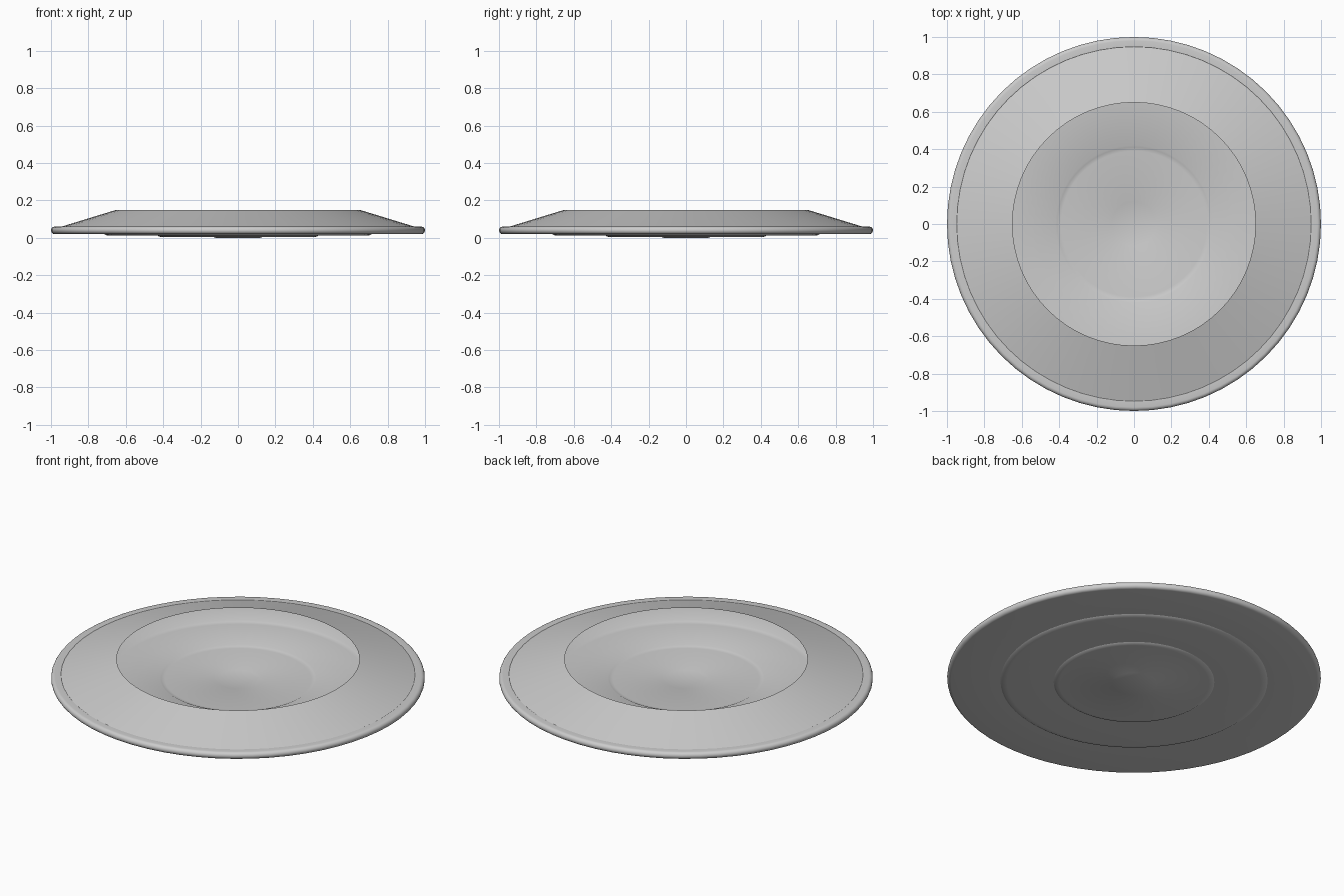
import bpy, bmesh, math

if "Cube" in bpy.data.objects:
    bpy.data.objects.remove(bpy.data.objects["Cube"])

SEGMENTS = 64


def lathe(name, profile, closed_angle=30):
    """Revolve an (r, z) profile round the z axis."""
    bm = bmesh.new()
    rings = []
    for r, z in profile:
        if r == 0:
            rings.append([bm.verts.new((0, 0, z))])
        else:
            rings.append([bm.verts.new((r * math.cos(2 * math.pi * i / SEGMENTS),
                                        r * math.sin(2 * math.pi * i / SEGMENTS), z))
                          for i in range(SEGMENTS)])
    for a, b in zip(rings, rings[1:]):
        for i in range(SEGMENTS):
            j = (i + 1) % SEGMENTS
            if len(a) == 1:
                bm.faces.new((a[0], b[i], b[j]))
            elif len(b) == 1:
                bm.faces.new((a[i], b[0], a[j]))
            else:
                bm.faces.new((a[i], b[i], b[j], a[j]))
    bmesh.ops.recalc_face_normals(bm, faces=bm.faces)
    mesh = bpy.data.meshes.new(name)
    bm.to_mesh(mesh)
    bm.free()
    obj = bpy.data.objects.new(name, mesh)
    bpy.context.collection.objects.link(obj)
    bpy.ops.object.select_all(action='DESELECT')
    obj.select_set(True)
    bpy.context.view_layer.objects.active = obj
    bpy.ops.object.shade_smooth_by_angle(angle=math.radians(closed_angle))
    return obj


# Rounded outer lip, from underside to top
lip = [(0.98 + 0.02 * math.cos(t), 0.04 + 0.02 * math.sin(t))
       for t in (math.radians(a) for a in range(-90, 91, 20))]

# Stepped underside, centre outwards
underside = [(0, 0), (0.12, 0), (0.13, 0.004), (0.40, 0.004), (0.42, 0.006),
             (0.43, 0.012), (0.68, 0.012), (0.705, 0.014), (0.715, 0.02)]

# Stepped upper face, lip inwards
upper = [(0.95, 0.06), (0.93, 0.048), (0.715, 0.048), (0.705, 0.043),
         (0.68, 0.04), (0.42, 0.04), (0.41, 0.035), (0.39, 0.032),
         (0.13, 0.032), (0.12, 0.029), (0, 0.029)]
lathe("stepped_plate", underside + lip + upper)

# Thin sloping collar with an open middle
lathe("sloping_collar", [(0.96, 0.055), (0.65, 0.15)])
